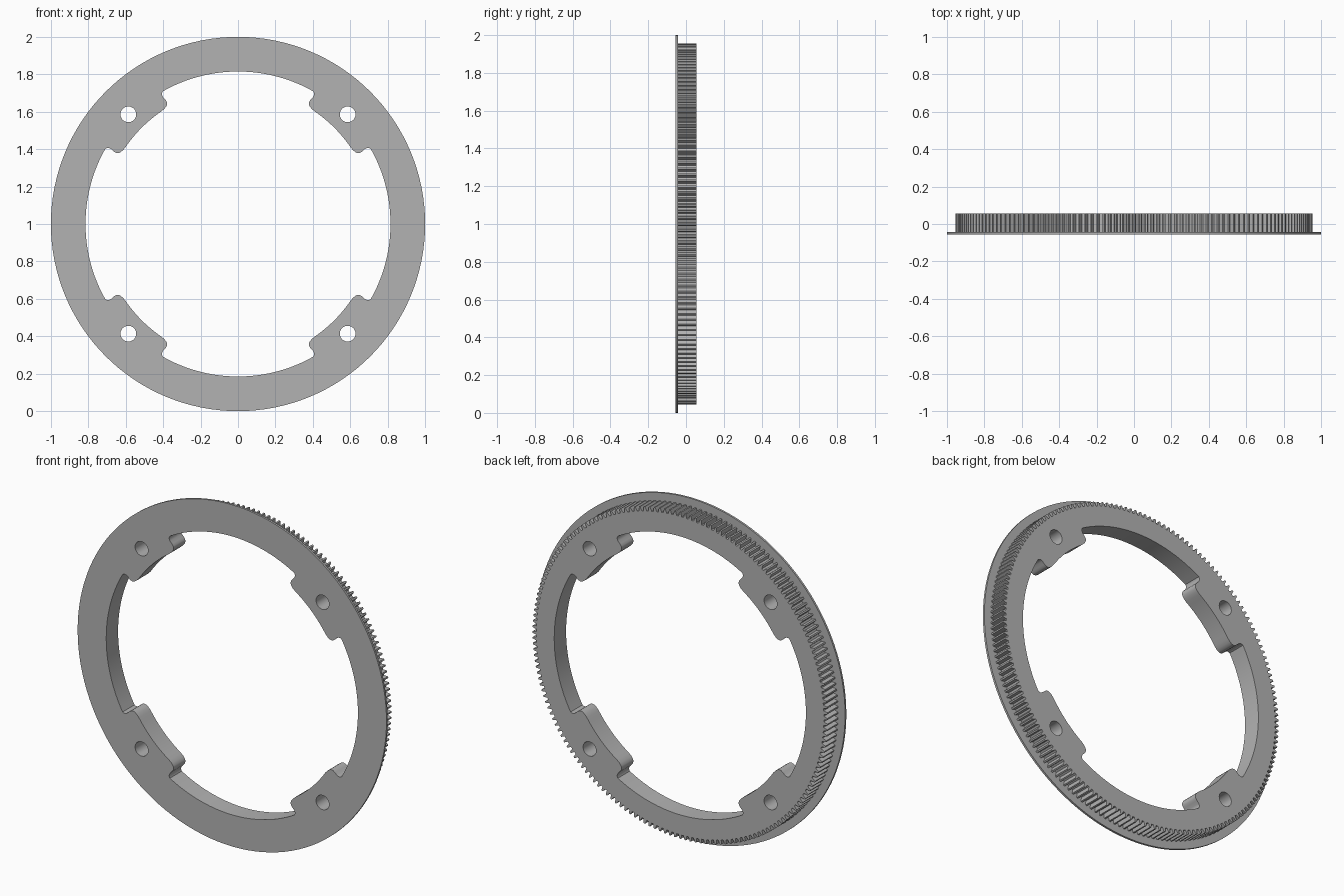
import bpy, bmesh, math

if "Cube" in bpy.data.objects:
    bpy.data.objects.remove(bpy.data.objects["Cube"])

FRONT, STEP, BACK = -0.055, -0.043, 0.055   # depths along y
TEETH = 180


def polar(r, deg):
    a = math.radians(deg)
    return (r * math.cos(a), r * math.sin(a))


def circle(r, n, cx=0, cz=0):
    return [(cx + p[0], cz + p[1]) for p in (polar(r, 360 * i / n) for i in range(n))]


def tooth_outline():
    pitch = 360 / TEETH
    shape = [(0.931, -0.32), (0.955, -0.13), (0.955, 0.13), (0.931, 0.32)]
    return [polar(r, (i + f) * pitch) for i in range(TEETH) for r, f in shape]


def bore_outline():
    # half of one lug as (radius, angle from the lug centre), mirrored and repeated
    half = [(0.728, 3), (0.728, 6), (0.728, 9), (0.728, 11), (0.731, 12.6), (0.738, 13.9),
            (0.748, 14.6), (0.758, 14.8), (0.772, 14.7), (0.789, 14.4), (0.802, 14.5),
            (0.809, 14.8), (0.815, 15.4)]
    lug = [(r, -a) for r, a in reversed(half)] + [(0.728, 0)] + half
    pts = []
    for q in range(4):
        mid = 45 + 90 * q
        pts += [polar(r, mid + a) for r, a in lug]
        pts += [polar(0.815, mid + 15.4 + 59.2 * i / 24) for i in range(1, 24)]
    return pts


bm = bmesh.new()


def loop(points, y):
    vs = [bm.verts.new((x, y, z + 1)) for x, z in points]
    return vs, [bm.edges.new((vs[i - 1], vs[i])) for i in range(len(vs))]


def wall(a, b):
    for i in range(len(a[0])):
        bm.faces.new((a[0][i - 1], a[0][i], b[0][i], b[0][i - 1]))


def cap(loops):
    edges = [e for lp in loops for e in lp[1]]
    bmesh.ops.triangle_fill(bm, use_beauty=True, edges=edges, normal=(0, 1, 0))


# flange rim, toothed rim, bore with lugs, bolt holes
rim = [loop(circle(1.0, 128), y) for y in (FRONT, STEP)]
gear = [loop(tooth_outline(), y) for y in (STEP, BACK)]
openings = [bore_outline()] + [circle(0.042, 28, sx * 0.586, sz * 0.586)
                               for sx in (-1, 1) for sz in (-1, 1)]
inner = [[loop(p, y) for y in (FRONT, BACK)] for p in openings]

# flat faces
cap([rim[0]] + [o[0] for o in inner])
cap([rim[1], gear[0]])
cap([gear[1]] + [o[1] for o in inner])

# side walls
for a, b in [rim, gear] + inner:
    wall(a, b)

bmesh.ops.recalc_face_normals(bm, faces=bm.faces[:])
mesh = bpy.data.meshes.new("flanged_ring_gear")
bm.to_mesh(mesh)
bm.free()
ring = bpy.data.objects.new("flanged_ring_gear", mesh)
bpy.context.collection.objects.link(ring)

grey = bpy.data.materials.new("plain_grey")
grey.diffuse_color = (0.45, 0.45, 0.45, 1)
grey.use_nodes = True
grey.node_tree.nodes["Principled BSDF"].inputs["Base Color"].default_value = grey.diffuse_color
mesh.materials.append(grey)

bpy.context.view_layer.objects.active = ring
ring.select_set(True)
bpy.ops.object.shade_smooth_by_angle(angle=math.radians(28))
